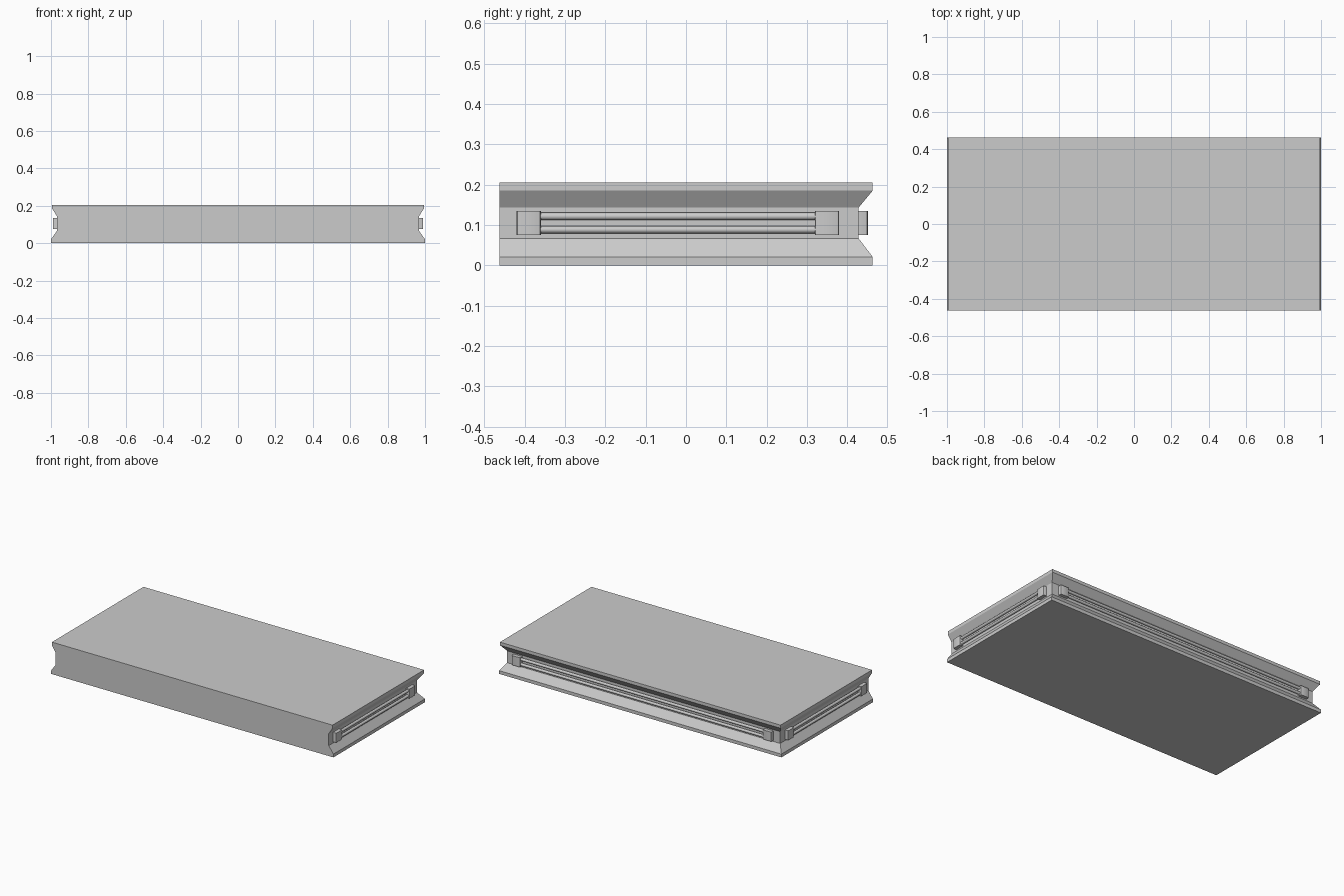
import bpy, bmesh
from mathutils import Matrix, Vector
from math import radians

if "Cube" in bpy.data.objects:
    bpy.data.objects.remove(bpy.data.objects["Cube"])

Y0, Y1 = -0.463, 0.463
# grooved edge profile: (height, half width in x, back edge y)
PROFILE = [(0.0, 1.0, Y1), (0.021, 1.0, Y1), (0.067, 0.967, 0.428),
           (0.143, 0.967, 0.428), (0.185, 0.994, Y1), (0.205, 0.994, Y1)]


def finish(bm, name, smooth=False):
    bmesh.ops.recalc_face_normals(bm, faces=bm.faces)
    me = bpy.data.meshes.new(name)
    bm.to_mesh(me)
    bm.free()
    ob = bpy.data.objects.new(name, me)
    bpy.context.collection.objects.link(ob)
    if smooth:
        bpy.ops.object.select_all(action='DESELECT')
        ob.select_set(True)
        bpy.context.view_layer.objects.active = ob
        bpy.ops.object.shade_smooth_by_angle(angle=radians(40))
    return ob


# slab: stacked rings, grooved on both ends and the back, flat at the front
bm = bmesh.new()
rings = [[bm.verts.new(p) for p in ((-hx, Y0, z), (hx, Y0, z), (hx, yb, z), (-hx, yb, z))]
         for z, hx, yb in PROFILE]
for a, b in zip(rings, rings[1:]):
    for i in (1, 2, 3):
        j = (i + 1) % 4
        bm.faces.new((a[i], a[j], b[j], b[i]))
bm.faces.new([r[0] for r in rings] + [r[1] for r in reversed(rings)])
bm.faces.new(rings[0])
bm.faces.new(rings[-1])
finish(bm, "slab")


def handle(name, center, along, out, half):
    """Two rails held between two end blocks; center lies on the groove floor."""
    along, out, up = Vector(along), Vector(out), Vector((0, 0, 1))
    basis = Matrix((along, out, up)).transposed().to_4x4()
    frame = Matrix.Translation(center) @ basis

    # end blocks with softened outer upright edges
    for sign, side in ((-1, "a"), (1, "b")):
        bm = bmesh.new()
        bmesh.ops.create_cube(bm, size=1, matrix=Matrix.Translation((sign * half, 0.009, 0.105))
                              @ Matrix.Diagonal((0.06, 0.028, 0.06, 1)))
        edges = [e for e in bm.edges
                 if all(v.co.y > 0.01 for v in e.verts)
                 and abs(e.verts[0].co.z - e.verts[1].co.z) > 0.01]
        bmesh.ops.bevel(bm, geom=edges, offset=0.006, segments=2, profile=0.5, affect='EDGES')
        bm.transform(frame)
        finish(bm, f"{name}_block_{side}", True)

    # rails
    for z, level in ((0.0885, "lower"), (0.1215, "upper")):
        bm = bmesh.new()
        lie = Matrix.Rotation(radians(90), 4, 'Y')
        bmesh.ops.create_cone(bm, cap_ends=True, segments=16, radius1=0.009, radius2=0.009,
                              depth=2 * half, matrix=Matrix.Translation((0, 0.01, z)) @ lie)
        bm.transform(frame)
        finish(bm, f"{name}_rail_{level}", True)


handle("right_handle", (0.967, -0.02, 0), (0, 1, 0), (1, 0, 0), 0.37)
handle("left_handle", (-0.967, -0.02, 0), (0, 1, 0), (-1, 0, 0), 0.37)
handle("back_handle", (0, 0.428, 0), (1, 0, 0), (0, 1, 0), 0.89)
